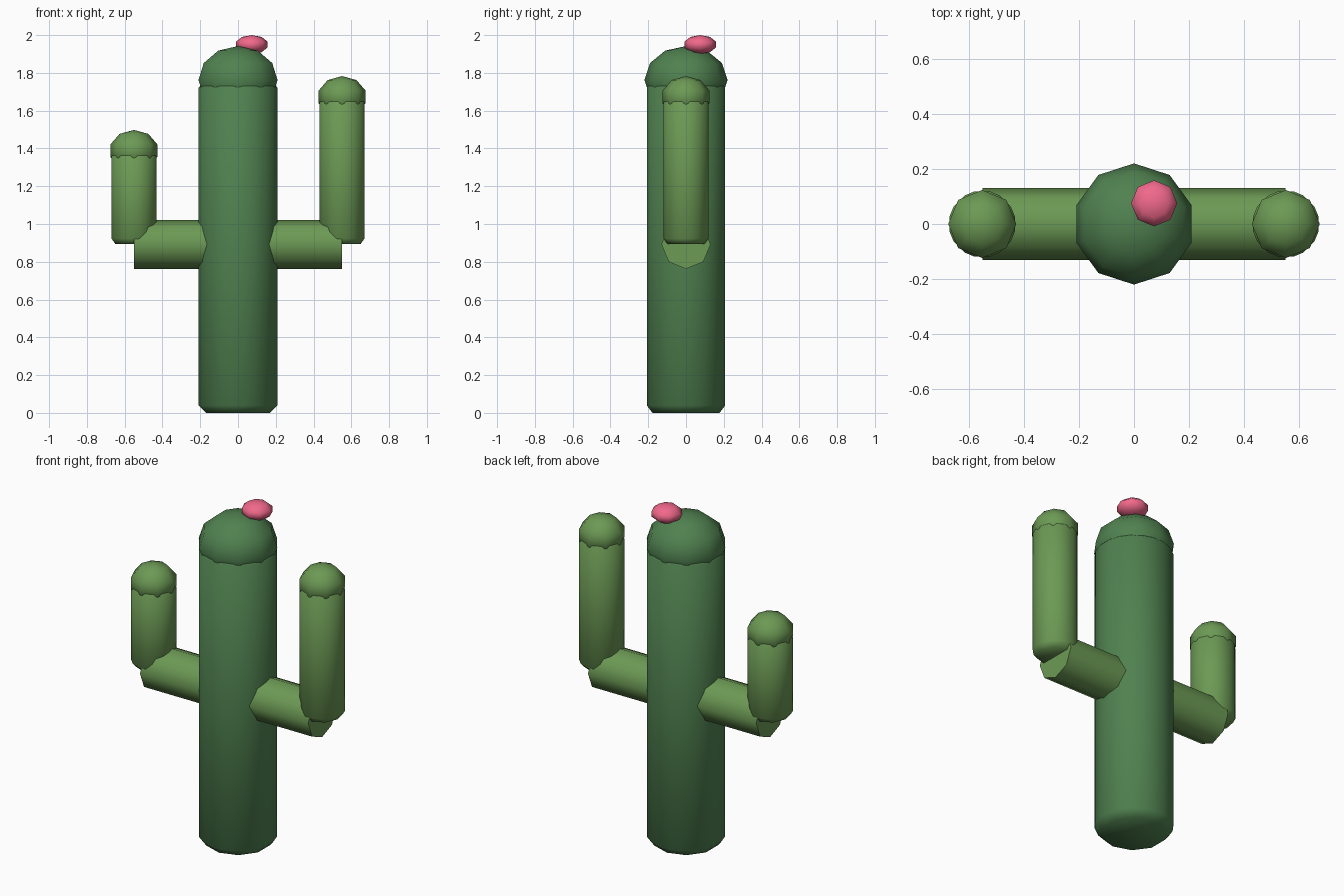
import bpy
from math import radians, pi

if "Cube" in bpy.data.objects:
    bpy.data.objects.remove(bpy.data.objects["Cube"])


def material(name, rgb):
    m = bpy.data.materials.new(name)
    m.diffuse_color = (*rgb, 1)
    m.use_nodes = True
    m.node_tree.nodes["Principled BSDF"].inputs["Base Color"].default_value = m.diffuse_color
    return m


dark_green = material("dark_green", (0.08, 0.22, 0.08))
light_green = material("light_green", (0.15, 0.32, 0.09))
pink = material("pink", (0.88, 0.14, 0.26))


def finish(name, mat, bevel=0):
    ob = bpy.context.object
    ob.name = name
    ob.data.materials.append(mat)
    bpy.ops.object.transform_apply(location=False, rotation=True, scale=True)
    if bevel:
        mod = ob.modifiers.new("bevel", 'BEVEL')
        mod.width = bevel
        mod.segments = 1
        mod.limit_method = 'ANGLE'
        mod.angle_limit = radians(30)
        bpy.ops.object.modifier_apply(modifier=mod.name)
    bpy.ops.object.shade_smooth_by_angle(angle=radians(50))
    return ob


def stem(name, sides, r, x, z0, z1, mat, bevel):
    bpy.ops.mesh.primitive_cylinder_add(vertices=sides, radius=r, depth=z1 - z0,
                                        location=(x, 0, (z0 + z1) / 2))
    return finish(name, mat, bevel)


def dome(name, sides, rings, r, height, loc, mat):
    bpy.ops.mesh.primitive_uv_sphere_add(segments=sides, ring_count=rings,
                                         radius=r, location=loc)
    bpy.context.object.scale.z = height / r
    return finish(name, mat)


# Trunk with rounded top
stem("trunk", 10, 0.22, 0, 0, 1.762, dark_green, 0.04)
dome("trunk_top", 10, 6, 0.22, 0.18, (0, 0, 1.762), dark_green)

# Two arms: horizontal branch, upright and rounded cap
for label, side, top in (("left", -1, 1.388), ("right", 1, 1.673)):
    bpy.ops.mesh.primitive_cylinder_add(vertices=8, radius=0.13, depth=0.45,
                                        location=(side * 0.325, 0, 0.892),
                                        rotation=(0, pi / 2, 0))
    finish(label + "_branch", light_green)
    stem(label + "_upright", 8, 0.13, side * 0.551, 0.893, top, light_green, 0.03)
    dome(label + "_cap", 8, 5, 0.13, 0.11, (side * 0.551, 0, top), light_green)

# Flower
dome("flower", 8, 5, 0.088, 0.05, (0.073, 0.075, 1.95), pink)
